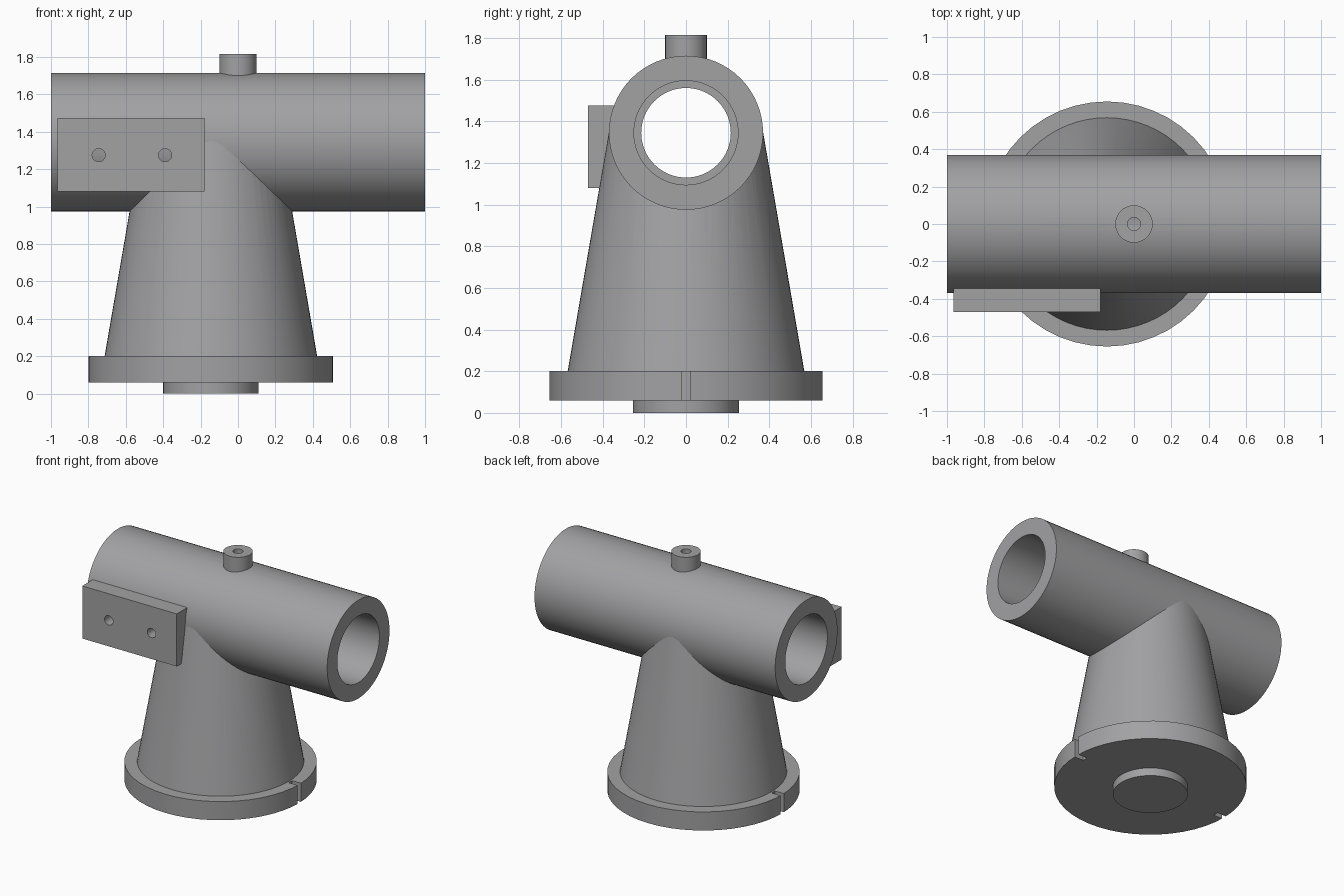
import bpy, bmesh, math
from mathutils import Matrix, Vector

if "Cube" in bpy.data.objects:
    bpy.data.objects.remove(bpy.data.objects["Cube"])

CX = -0.145      # pedestal axis
AXIS_Z = 1.345   # tube axis height

grey = bpy.data.materials.new("plain grey")
grey.diffuse_color = (0.36, 0.36, 0.37, 1)
grey.use_nodes = True
grey.node_tree.nodes["Principled BSDF"].inputs["Base Color"].default_value = grey.diffuse_color


def make(name, bm):
    bmesh.ops.recalc_face_normals(bm, faces=bm.faces)
    me = bpy.data.meshes.new(name)
    bm.to_mesh(me)
    bm.free()
    ob = bpy.data.objects.new(name, me)
    bpy.context.collection.objects.link(ob)
    me.materials.append(grey)
    return ob


def lathe(name, profile, matrix=Matrix(), n=64, closed=False):
    """Spin (radius, height) points around local z."""
    bm = bmesh.new()
    rings = []
    for r, h in profile:
        if r == 0:
            rings.append([bm.verts.new((0, 0, h))])
        else:
            rings.append([bm.verts.new((r * math.cos(2 * math.pi * i / n),
                                        r * math.sin(2 * math.pi * i / n), h))
                          for i in range(n)])
    pairs = list(zip(rings, rings[1:]))
    if closed:
        pairs.append((rings[-1], rings[0]))
    for a, b in pairs:
        for i in range(n):
            j = (i + 1) % n
            quad = [a[i % len(a)], a[j % len(a)], b[j % len(b)], b[i % len(b)]]
            bm.faces.new(list(dict.fromkeys(quad)))
    bm.transform(matrix)
    return make(name, bm)


def rod(name, r, h0, h1, matrix=Matrix(), n=32):
    return lathe(name, [(0, h0), (r, h0), (r, h1), (0, h1)], matrix, n)


def block(name, lo, hi):
    lo, hi = Vector(lo), Vector(hi)
    bm = bmesh.new()
    bmesh.ops.create_cube(bm, size=1)
    bm.transform(Matrix.Translation((lo + hi) / 2) @ Matrix.Diagonal((*(hi - lo), 1)))
    return make(name, bm)


def activate(ob):
    bpy.ops.object.select_all(action='DESELECT')
    ob.select_set(True)
    bpy.context.view_layer.objects.active = ob


def cut(ob, cutter):
    cutter.hide_render = True
    mod = ob.modifiers.new("cut", 'BOOLEAN')
    mod.operation = 'DIFFERENCE'
    mod.solver = 'EXACT'
    mod.object = cutter
    activate(ob)
    bpy.ops.object.modifier_apply(modifier=mod.name)
    bpy.data.objects.remove(cutter, do_unlink=True)


along_x = Matrix.Translation((0, 0, AXIS_Z)) @ Matrix.Rotation(math.pi / 2, 4, 'Y')
pedestal = Matrix.Translation((CX, 0, 0))

# Main tube: stepped bore, narrower in the middle
tube = lathe("main_tube", [(0.37, -1), (0.37, 1), (0.25, 1), (0.25, 0.45),
                           (0.215, 0.45), (0.215, -0.45), (0.25, -0.45), (0.25, -1)],
             along_x, closed=True)
cut(tube, rod("knob_drill", 0.035, 1.5, 1.9))

# Hollow stub on top of the tube
stub = lathe("top_stub", [(0.1, 1.65), (0.1, 1.815), (0.035, 1.815), (0.035, 1.65)],
             n=32, closed=True)

# Tapered pedestal, trimmed inside the tube
cone = lathe("pedestal_cone", [(0, 0.19), (0.57, 0.19), (0.37, 1.35), (0, 1.35)], pedestal)
cut(cone, rod("tube_clearance", 0.31, -1.2, 1.2, along_x, 64))

# Base flange with a centring plug and two rim slots
flange = lathe("base_flange", [(0, 0), (0.255, 0), (0.255, 0.06), (0.655, 0.06),
                               (0.655, 0.2), (0, 0.2)], pedestal, n=48)
for s in (-1, 1):
    a, b = sorted((CX + s * 0.58, CX + s * 0.75))
    cut(flange, block("rim_slot", (a, -0.02, -0.1), (b, 0.02, 0.3)))

# Side mounting block with two screw holes
bracket = block("side_block", (-0.965, -0.47, 1.08), (-0.18, -0.27, 1.475))
for x in (-0.745, -0.39):
    hole = Matrix.Translation((x, 0, 1.275)) @ Matrix.Rotation(math.pi / 2, 4, 'X')
    cut(bracket, rod("screw_drill", 0.035, 0.33, 0.6, hole, 24))

# Smooth round walls, crisp edges
for ob in (tube, stub, cone, flange, bracket):
    activate(ob)
    bpy.ops.object.shade_smooth_by_angle(angle=math.radians(30))
